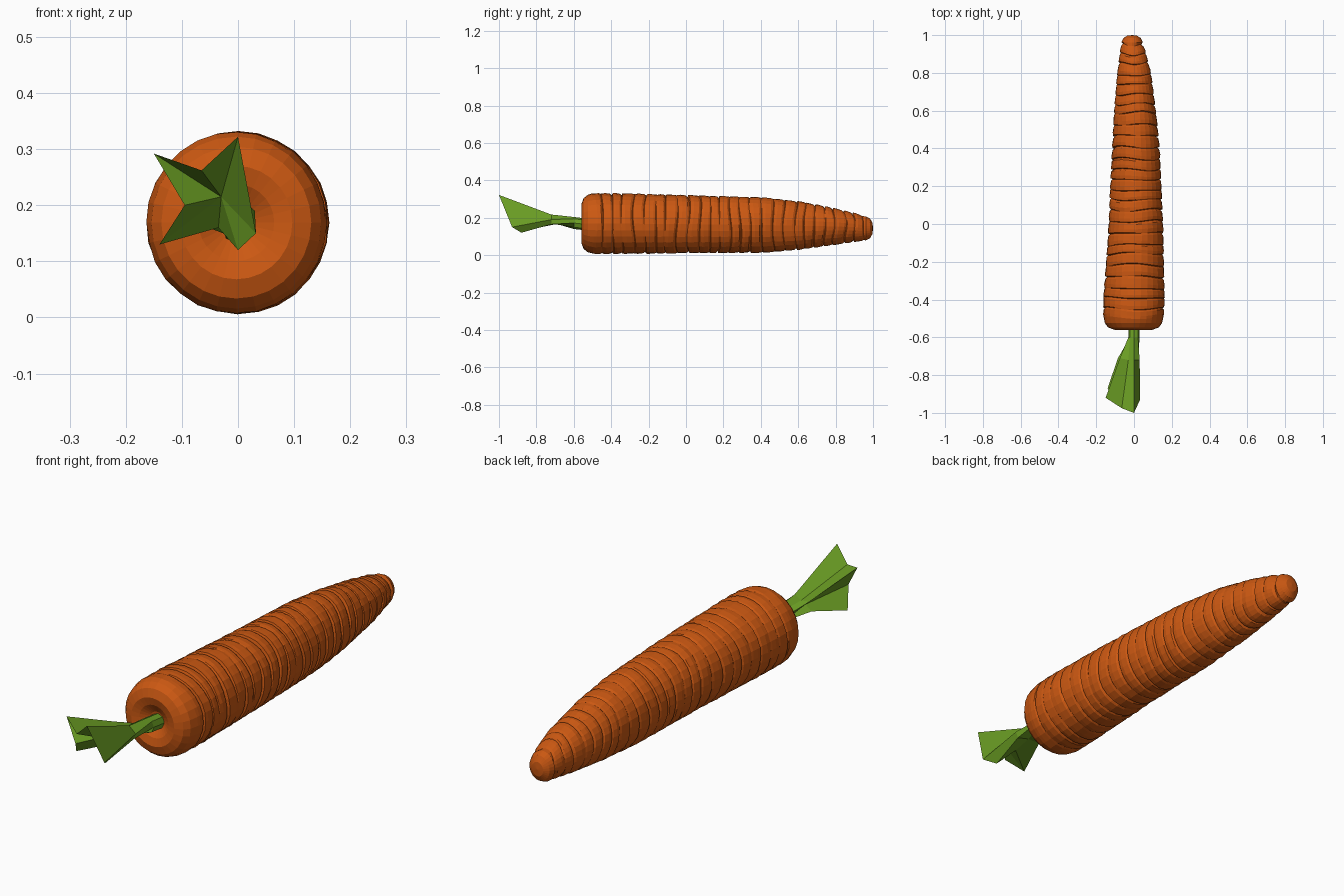
import bpy, bmesh, math, random

if "Cube" in bpy.data.objects:
    bpy.data.objects.remove(bpy.data.objects["Cube"])
random.seed(4)


def material(name, col):
    m = bpy.data.materials.new(name)
    m.diffuse_color = (*col, 1)
    m.use_nodes = True
    m.node_tree.nodes["Principled BSDF"].inputs["Base Color"].default_value = m.diffuse_color
    return m


def finish(name, bm, mat):
    bmesh.ops.recalc_face_normals(bm, faces=bm.faces)
    me = bpy.data.meshes.new(name)
    bm.to_mesh(me)
    bm.free()
    me.materials.append(mat)
    ob = bpy.data.objects.new(name, me)
    bpy.context.collection.objects.link(ob)
    return ob


def bridge(bm, a, b):
    n = len(a)
    for i in range(n):
        bm.faces.new((a[i], a[(i + 1) % n], b[(i + 1) % n], b[i]))


def fan(bm, ring, co):
    c = bm.verts.new(co)
    for i in range(len(ring)):
        bm.faces.new((ring[i], ring[(i + 1) % len(ring)], c))


orange = material("carrot orange", (0.60, 0.098, 0.006))
green = material("leaf green", (0.15, 0.35, 0.018))

# root outline: y, centre x, half width, centre z, half height
KNOTS = [(-0.5, -0.003, 0.161, 0.169, 0.163), (-0.4, 0, 0.164, 0.169, 0.164),
         (0, 0.01, 0.146, 0.166, 0.157), (0.4, 0.01, 0.128, 0.161, 0.15),
         (0.6, 0.006, 0.113, 0.158, 0.131), (0.8, 0, 0.09, 0.153, 0.1),
         (0.9, -0.006, 0.07, 0.149, 0.081), (0.96, -0.01, 0.058, 0.143, 0.066)]


def outline(y):
    y = min(max(y, KNOTS[0][0]), KNOTS[-1][0])
    for a, b in zip(KNOTS, KNOTS[1:]):
        if y <= b[0]:
            t = (y - a[0]) / (b[0] - a[0])
            return [p + (q - p) * t for p, q in zip(a[1:], b[1:])]


SEG = 28


def ring(bm, y, scale=1.0, cut=None, wave=0.0):
    cx, rx, cz, rz = outline(y)
    vs = []
    for i in range(SEG):
        a = 2 * math.pi * i / SEG
        d = cut(a) if cut else 0
        yy = y + wave * (math.sin(2 * a + y * 9) + 0.7 * math.sin(3 * a - y * 14))
        vs.append(bm.verts.new((cx + (rx * scale - d) * math.cos(a), yy,
                                cz + (rz * scale - d) * math.sin(a))))
    return vs


# carrot root: rounded shoulder, ridged shaft, blunt tip
bm = bmesh.new()
rings = [ring(bm, y, s) for y, s in
         ((-0.53, 0.2), (-0.552, 0.42), (-0.56, 0.62), (-0.548, 0.83), (-0.525, 0.94))]
y = -0.495
while y < 0.92:
    pitch = random.uniform(0.045, 0.066)
    ph, depth = random.uniform(0, 6.28), random.uniform(0.008, 0.012)
    for t, k in ((0, 0.15), (0.3, 0.0), (0.75, 0.25), (0.93, 1.0)):
        rings.append(ring(bm, y + t * pitch, 1.0,
                          lambda a: depth * k * (0.75 + 0.45 * math.sin(2 * a + ph))
                          + random.uniform(0, 0.002), 0.005))
    y += pitch
rings += [ring(bm, max(0.962, y + 0.01), 0.97), ring(bm, 0.984, 0.8), ring(bm, 0.997, 0.45)]
for a, b in zip(rings, rings[1:]):
    bridge(bm, a, b)
fan(bm, rings[0], (0, -0.525, 0.165))
fan(bm, rings[-1], (-0.01, 1.0, 0.143))
finish("carrot_root", bm, orange)

# leaf stalk: round stem flaring into a lobed, hollow-ended tuft
bm = bmesh.new()
stem = [[(0.03 * math.cos(t), yy, z + 0.032 * math.sin(t))
         for t in [math.pi / 2 - i * math.pi / 4 for i in range(8)]]
        for yy, z in ((-0.50, 0.16), (-0.60, 0.172))]
neck = [(0.0, -0.72, 0.217), (0.03, -0.72, 0.19), (0.02, -0.72, 0.165), (-0.02, -0.70, 0.165),
        (-0.085, -0.71, 0.172), (-0.05, -0.72, 0.188), (-0.075, -0.71, 0.21), (-0.03, -0.72, 0.20)]
lobes = [(0.0, -1.0, 0.322), (0.032, -0.93, 0.15), (0.0, -0.88, 0.12), (-0.035, -0.80, 0.16),
         (-0.14, -0.87, 0.13), (-0.095, -0.94, 0.20), (-0.15, -0.92, 0.292), (-0.065, -0.975, 0.262)]
loops = [[bm.verts.new(p) for p in sec] for sec in (*stem, neck, lobes)]
for a, b in zip(loops, loops[1:]):
    bridge(bm, a, b)
fan(bm, loops[0], (0, -0.50, 0.16))
fan(bm, loops[-1], (-0.03, -0.87, 0.215))
finish("leaf_stalk", bm, green)
